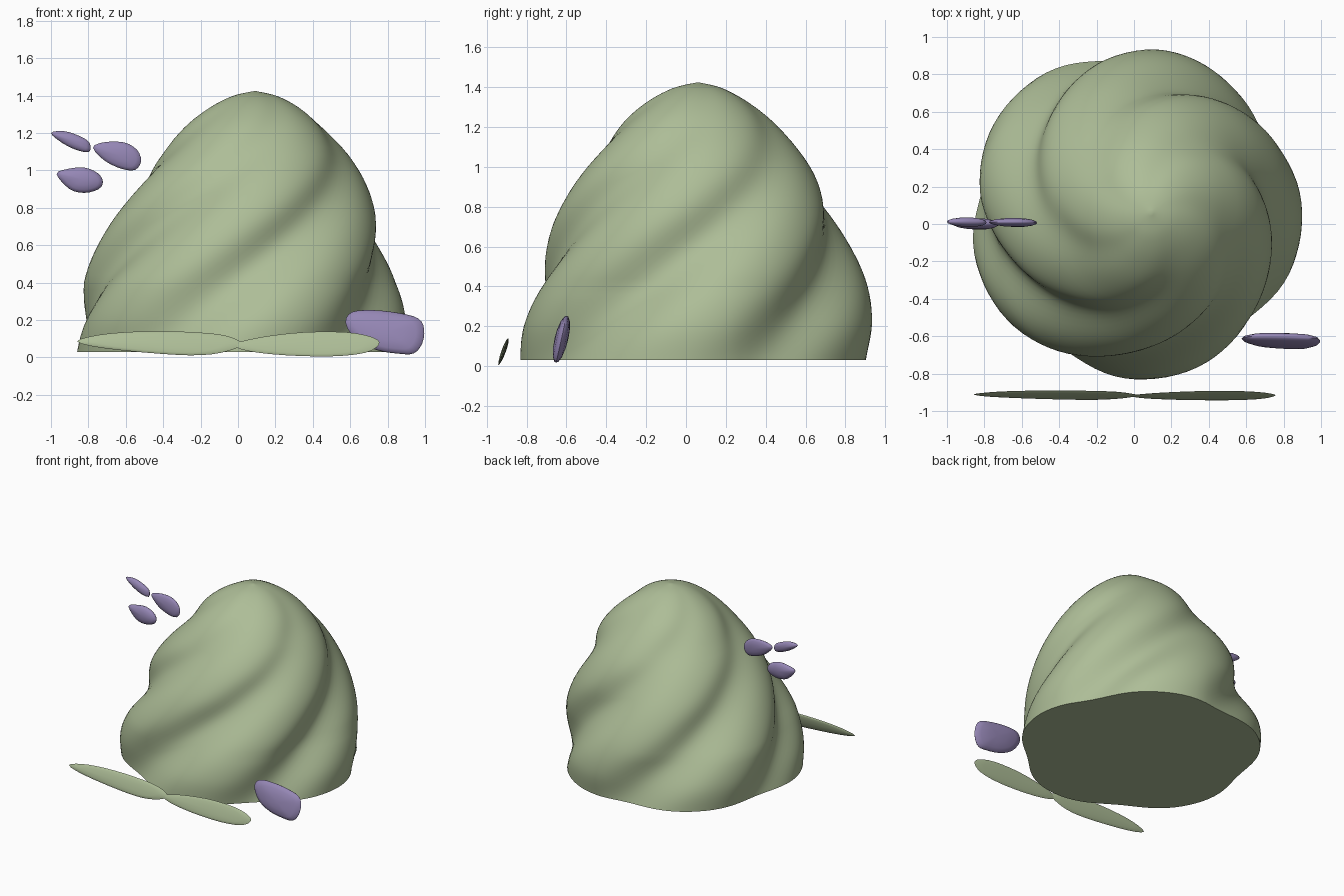
import bpy, bmesh, math

if "Cube" in bpy.data.objects:
    bpy.data.objects.remove(bpy.data.objects["Cube"])


def material(name, rgb):
    m = bpy.data.materials.new(name)
    m.diffuse_color = (*rgb, 1)
    m.use_nodes = True
    m.node_tree.nodes["Principled BSDF"].inputs["Base Color"].default_value = m.diffuse_color
    return m


GREEN = material("sage green", (0.42, 0.51, 0.31))
PURPLE = material("dusty purple", (0.30, 0.24, 0.46))


def finish(name, bm, mat, angle):
    bmesh.ops.recalc_face_normals(bm, faces=bm.faces)
    me = bpy.data.meshes.new(name)
    bm.to_mesh(me)
    bm.free()
    ob = bpy.data.objects.new(name, me)
    bpy.context.collection.objects.link(ob)
    me.materials.append(mat)
    bpy.ops.object.select_all(action='DESELECT')
    ob.select_set(True)
    bpy.context.view_layer.objects.active = ob
    bpy.ops.object.shade_smooth_by_angle(angle=math.radians(angle))
    return ob


def bridge(bm, a, b):
    n = len(a)
    for i in range(n):
        j = (i + 1) % n
        bm.faces.new((a[i], a[j], b[j], b[i]))


def fan(bm, ring, tip):
    for i in range(len(ring)):
        bm.faces.new((ring[i], ring[(i + 1) % len(ring)], tip))


def catmull(p0, p1, p2, p3, t):
    return tuple(0.5 * (2 * b + (c - a) * t + (2 * a - 5 * b + 4 * c - d) * t * t
                        + (3 * b - a - 3 * c + d) * t ** 3)
                 for a, b, c, d in zip(p0, p1, p2, p3))


# Swirled dome: five soft lobes twisting as they rise; rows are radius, height, lobe depth
PROFILE = [(0.863, 0.03, 0.04), (0.85, 0.2, 0.058), (0.805, 0.4, 0.068), (0.737, 0.6, 0.066),
           (0.657, 0.8, 0.054), (0.55, 1.0, 0.04), (0.395, 1.2, 0.032), (0.26, 1.32, 0.025),
           (0.125, 1.395, 0.015), (0.0, 1.425, 0.0)]


def dome():
    bm = bmesh.new()
    pts = [PROFILE[0]] + PROFILE + [PROFILE[-1]]
    levels = [catmull(*pts[k:k + 4], s / 5) for k in range(len(PROFILE) - 1) for s in range(5)]
    rings = []
    for r, z, depth in levels:
        ring = []
        cx = 0.005 + 0.085 * min(1, max(0, (z - 0.4) / 0.7))
        valley = math.radians(22 + 65 * z + 25 * z * z)
        for i in range(100):
            a = 2 * math.pi * i / 100
            p = 5 * (a - valley)
            wave = -math.cos(p) - 0.14 * math.cos(2 * p)
            # shallow hollow near the foot of one lobe
            hollow = 0.05 * max(0, 1 - z / 0.4) * max(0, math.cos(2.5 * (a - math.radians(48)))
                                                      if abs(a - math.radians(48)) < 0.62 else 0)
            rr = r * (1 + depth * wave - hollow)
            ring.append(bm.verts.new((cx + rr * math.cos(a), 0.06 + rr * math.sin(a), z)))
        rings.append(ring)
    for a, b in zip(rings, rings[1:]):
        bridge(bm, a, b)
    fan(bm, rings[-1], bm.verts.new((0.095, 0.06, 1.425)))
    bm.faces.new(rings[0])
    finish("swirled_dome", bm, GREEN, 50)


# Petals and leaves: a smooth outline in x, z puffed up along y
def petal(name, outline, y, thick, lean, mat):
    n = len(outline)
    loop = [catmull(*(outline[(i + k) % n] for k in (-1, 0, 1, 2)), s / 3)
            for i in range(n) for s in range(3)]
    cx = sum(p[0] for p in loop) / len(loop)
    cz = sum(p[1] for p in loop) / len(loop)

    def vert(x, z, dy):
        return bm.verts.new((x, y + dy + lean * (z - cz), z))

    bm = bmesh.new()
    rings = []
    for deg in (-65, -40, -18, 0, 18, 40, 65):
        t = math.radians(deg)
        s = math.cos(t)
        rings.append([vert(cx + (x - cx) * s, cz + (z - cz) * s, thick * math.sin(t))
                      for x, z in loop])
    for a, b in zip(rings, rings[1:]):
        bridge(bm, a, b)
    fan(bm, rings[0], vert(cx, cz, -thick))
    fan(bm, rings[-1], vert(cx, cz, thick))
    finish(name, bm, mat, 60)


dome()

# Long thin leaves lying in front
petal("leaf_left", [(-0.86, 0.085), (-0.75, 0.12), (-0.55, 0.138), (-0.3, 0.138), (-0.08, 0.12),
                    (0.02, 0.075), (-0.05, 0.035), (-0.2, 0.012), (-0.42, 0.02), (-0.72, 0.05)],
      -0.914, 0.012, 0.35, GREEN)
petal("leaf_right", [(-0.02, 0.07), (0.12, 0.108), (0.35, 0.135), (0.58, 0.135), (0.72, 0.108),
                     (0.755, 0.07), (0.68, 0.025), (0.5, 0.006), (0.25, 0.012), (0.05, 0.035)],
      -0.918, 0.01, 0.35, GREEN)

# Large fallen petal
petal("large_petal", [(0.575, 0.185), (0.61, 0.243), (0.72, 0.253), (0.86, 0.238), (0.965, 0.208),
                      (0.995, 0.15), (0.985, 0.075), (0.94, 0.022), (0.86, 0.02), (0.74, 0.04),
                      (0.63, 0.095)],
      -0.625, 0.035, 0.22, PURPLE)

# Cluster of three small floating petals
petal("small_petal_top", [(-1.0, 1.2), (-0.93, 1.21), (-0.85, 1.185), (-0.795, 1.15),
                          (-0.795, 1.1), (-0.86, 1.108), (-0.94, 1.147)],
      0.01, 0.025, 0.05, PURPLE)
petal("small_petal_right", [(-0.775, 1.12), (-0.72, 1.15), (-0.61, 1.15), (-0.54, 1.11),
                            (-0.518, 1.05), (-0.55, 1.003), (-0.62, 1.008), (-0.71, 1.05)],
      0.008, 0.024, 0.05, PURPLE)
petal("small_petal_low", [(-0.97, 0.98), (-0.91, 1.008), (-0.82, 1.015), (-0.75, 0.985),
                          (-0.722, 0.94), (-0.745, 0.9), (-0.82, 0.88), (-0.9, 0.9)],
      0.0, 0.03, 0.05, PURPLE)
